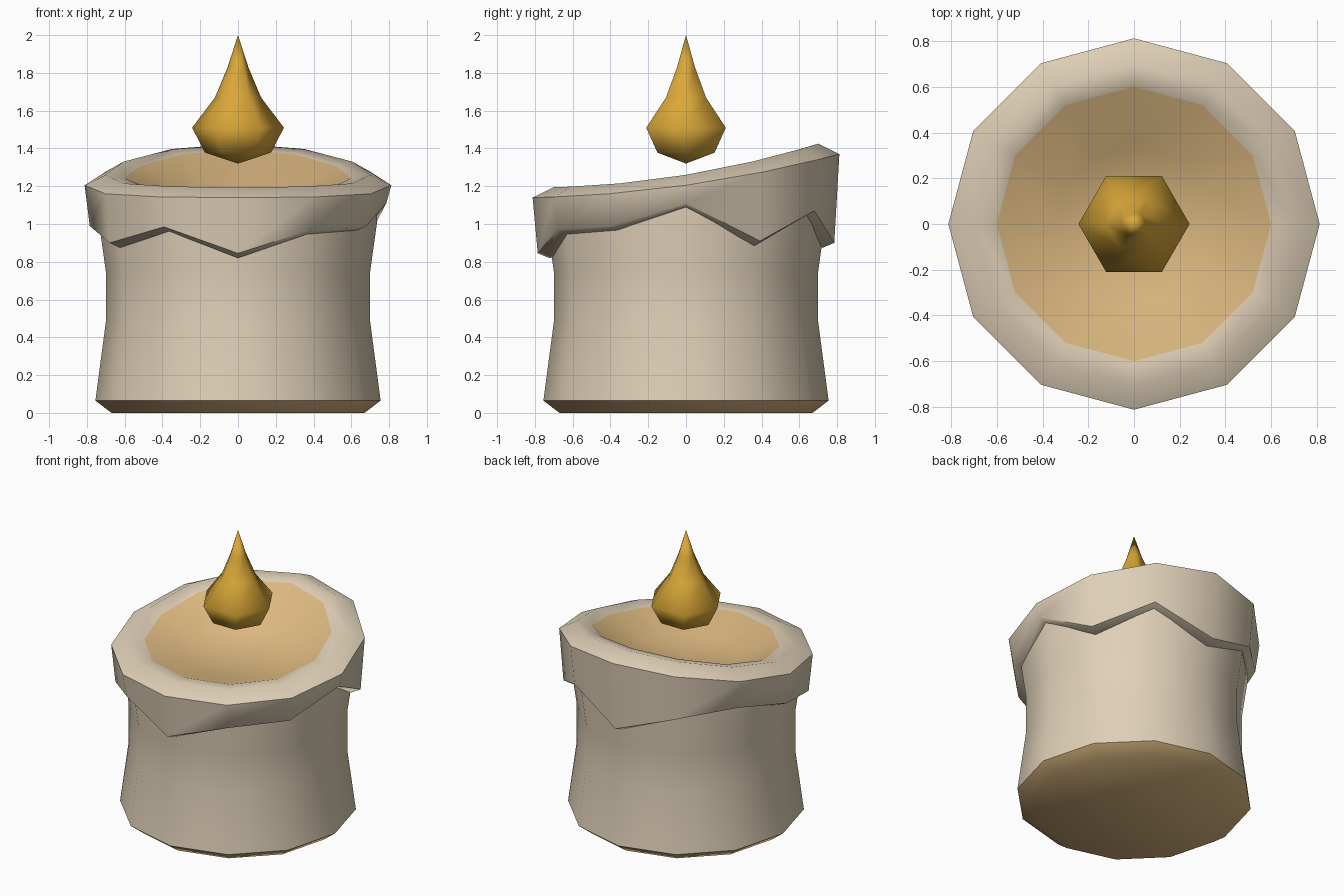
import bpy, bmesh, math

if "Cube" in bpy.data.objects:
    bpy.data.objects.remove(bpy.data.objects["Cube"])

N = 12


def material(name, rgb):
    m = bpy.data.materials.new(name)
    m.diffuse_color = (*rgb, 1)
    m.use_nodes = True
    m.node_tree.nodes["Principled BSDF"].inputs["Base Color"].default_value = m.diffuse_color
    return m


CREAM = material("cream_wax", (0.74, 0.63, 0.475))
TAN = material("warm_melted_wax", (0.73, 0.49, 0.22))
GOLD = material("flame_gold", (0.70, 0.39, 0.04))


def loft(name, sides, rings, mats, bands, angle):
    """Skin rings of (radius, z or list of z); radius 0 is a single point.
    bands gives the material index for each band between rings."""
    bm = bmesh.new()
    loops = []
    for r, z in rings:
        if r == 0:
            loops.append([bm.verts.new((0, 0, z))] * sides)
            continue
        zs = z if isinstance(z, list) else [z] * sides
        loops.append([bm.verts.new((r * math.cos(math.tau * i / sides),
                                    r * math.sin(math.tau * i / sides), zs[i]))
                      for i in range(sides)])
    for a, b, mi in zip(loops, loops[1:], bands):
        for i in range(sides):
            j = (i + 1) % sides
            quad = list(dict.fromkeys([a[i], a[j], b[j], b[i]]))
            bm.faces.new(quad).material_index = mi
    bmesh.ops.recalc_face_normals(bm, faces=bm.faces)
    me = bpy.data.meshes.new(name)
    bm.to_mesh(me)
    bm.free()
    for m in mats:
        me.materials.append(m)
    ob = bpy.data.objects.new(name, me)
    bpy.context.collection.objects.link(ob)
    bpy.ops.object.select_all(action='DESELECT')
    ob.select_set(True)
    bpy.context.view_layer.objects.active = ob
    bpy.ops.object.shade_smooth_by_angle(angle=math.radians(angle))
    return ob


# Slanted rim heights and the uneven dripping hem, anticlockwise from +x
S = [math.sin(math.tau * i / N) for i in range(N)]
crest = [1.26 + 0.115 * s + 0.05 * s * s for s in S]
outer = [c - 0.055 for c in crest]
inner = [c - 0.005 - 0.012 * (s + 1) for c, s in zip(crest, S)]
hem = [1.11, 0.91, 1.07, 0.90, 1.03, 1.08, 0.99, 0.90, 0.985, 0.845, 0.97, 0.99]
under = [h - 0.025 for h in hem]
pool = [1.13 + 0.03 * s for s in S]

# Candle: base, waisted body, dripping collar, rim and melted pool
loft("candle", N,
     [(0, 0), (0.67, 0), (0.755, 0.065), (0.70, 0.48), (0.70, 0.75),
      (0.735, 1.0), (0.735, 1.13)],
     [CREAM, TAN], [1, 1, 0, 0, 0, 0], 40)
loft("wax_collar", N,
     [(0.69, under), (0.725, under), (0.785, hem), (0.812, outer),
      (0.70, crest), (0.60, inner), (0.34, pool), (0, 1.10)],
     [CREAM, TAN], [0, 0, 0, 0, 0, 1, 1], 60)

# Flame
loft("flame", 6,
     [(0, 1.32), (0.175, 1.378), (0.243, 1.51), (0.122, 1.67),
      (0.055, 1.83), (0, 2.0)],
     [GOLD], [0] * 5, 75)
